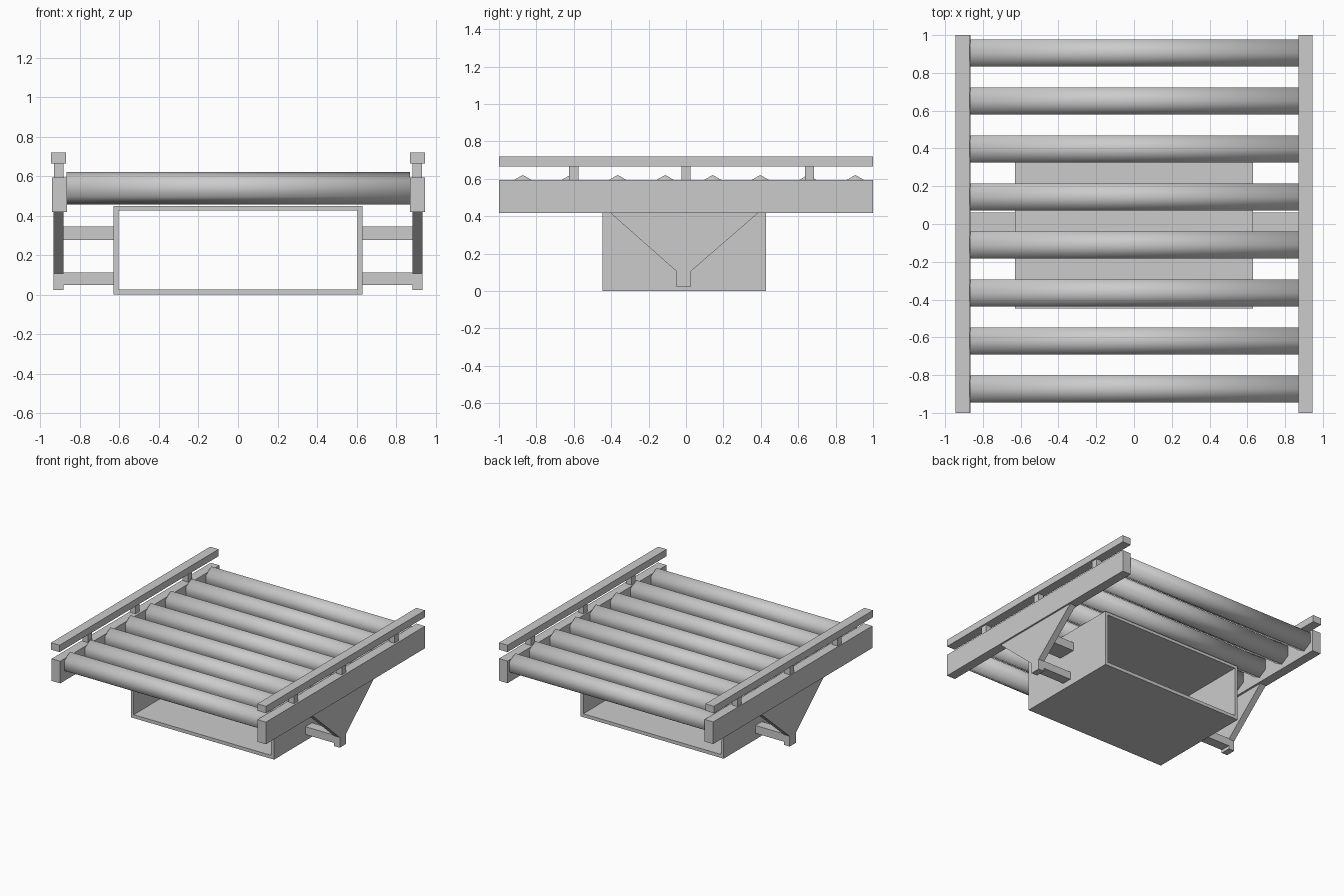
import bpy, bmesh
from math import sin, cos, tau

if "Cube" in bpy.data.objects:
    bpy.data.objects.remove(bpy.data.objects["Cube"])


def mesh_object(name, bm, smooth=False):
    bmesh.ops.recalc_face_normals(bm, faces=bm.faces)
    for f in bm.faces:
        f.smooth = smooth
    me = bpy.data.meshes.new(name)
    bm.to_mesh(me)
    bm.free()
    ob = bpy.data.objects.new(name, me)
    bpy.context.collection.objects.link(ob)
    return ob


def prism(name, profile, x0, x1, smooth=False):
    """Closed solid: a (y, z) profile run along x."""
    bm = bmesh.new()
    a, b = [[bm.verts.new((x, y, z)) for y, z in profile] for x in (x0, x1)]
    bm.faces.new(a)
    bm.faces.new(b)
    n = len(profile)
    for i in range(n):
        j = (i + 1) % n
        bm.faces.new((a[i], a[j], b[j], b[i]))
    return mesh_object(name, bm, smooth)


def box(name, x0, x1, y0, y1, z0, z1):
    return prism(name, [(y0, z0), (y1, z0), (y1, z1), (y0, z1)], x0, x1)


def mirrored_box(name, x0, x1, *rest):
    box("right_" + name, x0, x1, *rest)
    box("left_" + name, -x1, -x0, *rest)


# Open rectangular duct under the rollers
bm = bmesh.new()
rings = []
for y in (-0.447, 0.427):
    for hx, z0, z1 in ((0.631, 0.0, 0.45), (0.605, 0.027, 0.426)):
        rings.append([bm.verts.new((x, y, z)) for x, z in
                      ((-hx, z0), (hx, z0), (hx, z1), (-hx, z1))])
for a, b in ((0, 1), (1, 3), (3, 2), (2, 0)):
    for i in range(4):
        j = (i + 1) % 4
        bm.faces.new((rings[a][i], rings[a][j], rings[b][j], rings[b][i]))
mesh_object("duct_frame", bm)

# Side beams (the left one sits slightly further in)
box("right_side_beam", 0.871, 0.946, -1, 1, 0.418, 0.594)
box("left_side_beam", -0.94, -0.865, -1, 1, 0.418, 0.594)

# Guard rails with their posts
mirrored_box("guard_rail", 0.871, 0.946, -1, 1, 0.665, 0.72)
for i, y in enumerate((-0.60, 0.0, 0.66)):
    mirrored_box(f"guard_post_{i}", 0.883, 0.932, y - 0.025, y + 0.025, 0.594, 0.665)

# Tapered hanger plates
taper = [(-0.405, 0.418), (-0.053, 0.107), (-0.053, 0.025),
         (0.028, 0.025), (0.028, 0.107), (0.387, 0.418)]
prism("right_hanger_plate", taper, 0.882, 0.933)
prism("left_hanger_plate", taper, -0.933, -0.882)

# Arms joining the hangers to the duct
mirrored_box("upper_arm", 0.631, 0.882, -0.085, 0.062, 0.277, 0.345)
mirrored_box("lower_arm", 0.631, 0.882, -0.053, 0.028, 0.05, 0.112)

# Six-sided smooth rollers, one corner up
for i in range(8):
    cy = -0.873 + i * 0.254
    hexagon = [(cy + 0.082 * sin(k * tau / 6), 0.538 + 0.082 * cos(k * tau / 6))
               for k in range(6)]
    prism(f"roller_{i}", hexagon, -0.868, 0.871, smooth=True)
